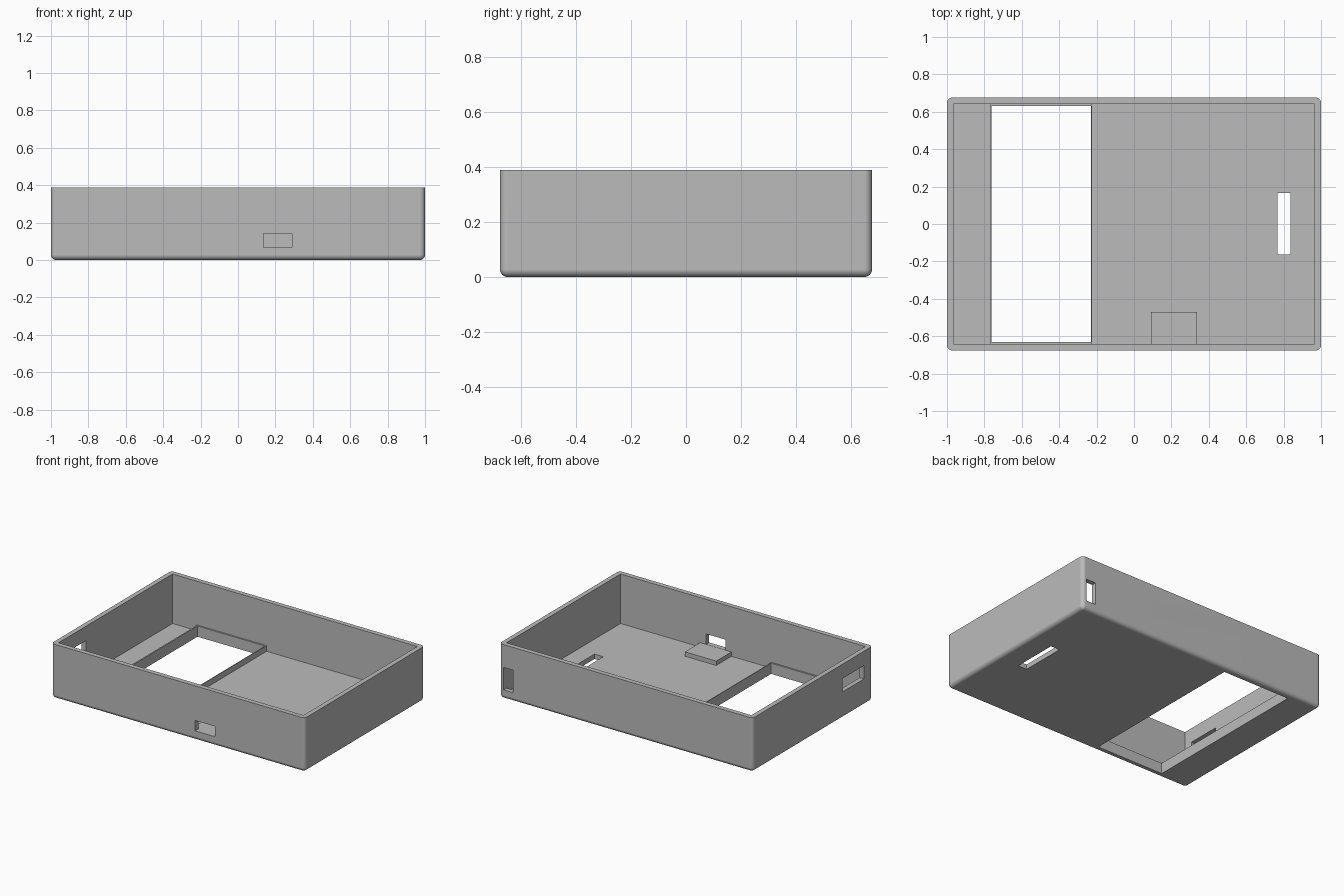
import bpy
import bmesh
from math import radians
from mathutils import Matrix, Vector

if "Cube" in bpy.data.objects:
    bpy.data.objects.remove(bpy.data.objects["Cube"], do_unlink=True)

# Overall sizes
HX, HY, HEIGHT = 1.0, 0.676, 0.388
WALL = 0.034
IX, IY = HX - WALL, HY - WALL
FLOOR = 0.035
ROUND = 0.028

grey = bpy.data.materials.new("light_grey_plastic")
grey.use_nodes = True
COLOUR = (0.5, 0.5, 0.5, 1.0)
grey.diffuse_color = COLOUR
grey.node_tree.nodes["Principled BSDF"].inputs["Base Color"].default_value = COLOUR


def finish(name, bm):
    bmesh.ops.recalc_face_normals(bm, faces=bm.faces)
    mesh = bpy.data.meshes.new(name)
    bm.to_mesh(mesh)
    bm.free()
    mesh.materials.append(grey)
    obj = bpy.data.objects.new(name, mesh)
    bpy.context.collection.objects.link(obj)
    return obj


def box_mesh(x, y, z):
    """Box mesh from (min, max) pairs on each axis."""
    bm = bmesh.new()
    bmesh.ops.create_cube(bm, size=1)
    spans = (x, y, z)
    size = Vector([b - a for a, b in spans])
    centre = Vector([(a + b) / 2 for a, b in spans])
    bm.transform(Matrix.Translation(centre) @ Matrix.Diagonal(size).to_4x4())
    return bm


def box(name, x, y, z):
    return finish(name, box_mesh(x, y, z))


def activate(obj):
    bpy.ops.object.select_all(action="DESELECT")
    obj.select_set(True)
    bpy.context.view_layer.objects.active = obj


def cut(obj, cutter):
    """Subtract the cutter and remove it."""
    activate(obj)
    mod = obj.modifiers.new("cut", "BOOLEAN")
    mod.operation = "DIFFERENCE"
    mod.solver = "EXACT"
    mod.object = cutter
    bpy.ops.object.modifier_apply(modifier=mod.name)
    bpy.data.objects.remove(cutter, do_unlink=True)


# Case body: rounded everywhere except the open top edge
bm = box_mesh((-HX, HX), (-HY, HY), (0, HEIGHT))
edges = [e for e in bm.edges if not all(v.co.z > HEIGHT - 0.01 for v in e.verts)]
bmesh.ops.bevel(bm, geom=edges, offset=ROUND, segments=6, profile=0.5,
                affect="EDGES", clamp_overlap=True)
case = finish("case_body", bm)

# Hollow interior
cut(case, box("cavity", (-IX, IX), (-IY, IY), (FLOOR, 0.6)))

# Openings in the floor and walls
WINDOW = ((-0.761, -0.23), (-0.63, 0.63), (-0.1, 0.3))
openings = {
    "window": WINDOW,
    "floor_slot": ((0.766, 0.836), (-0.162, 0.166), (-0.1, 0.1)),
    "front_port": ((0.136, 0.29), (-0.8, -0.6), (0.067, 0.141)),
    "back_port": ((0.89, IX - 0.001), (0.6, 0.8), (0.065, 0.225)),
    "side_port": ((-1.1, -0.9), (-0.578, -0.335), (0.19, 0.285)),
}
for name, spans in openings.items():
    cut(case, box(name, *spans))

# Round cable hole in the left wall
bm = bmesh.new()
bmesh.ops.create_cone(bm, cap_ends=True, segments=64, radius1=0.091,
                      radius2=0.091, depth=0.2)
bm.transform(Matrix.Translation((1, -0.55, 0.135)) @ Matrix.Rotation(radians(90), 4, "Y"))
cut(case, finish("cable_hole", bm))

activate(case)
bpy.ops.object.shade_smooth_by_angle(angle=radians(30))
normals = case.modifiers.new("even_normals", "WEIGHTED_NORMAL")
normals.keep_sharp = True

# Thin raised frame around the window
frame = box("window_frame", (-0.771, -0.224), (-IY, IY), (FLOOR, 0.076))
cut(frame, box("frame_opening", *WINDOW))

# Raised pad behind the front port
box("port_pad", (0.091, 0.338), (-IY, -0.471), (FLOOR, 0.066))
